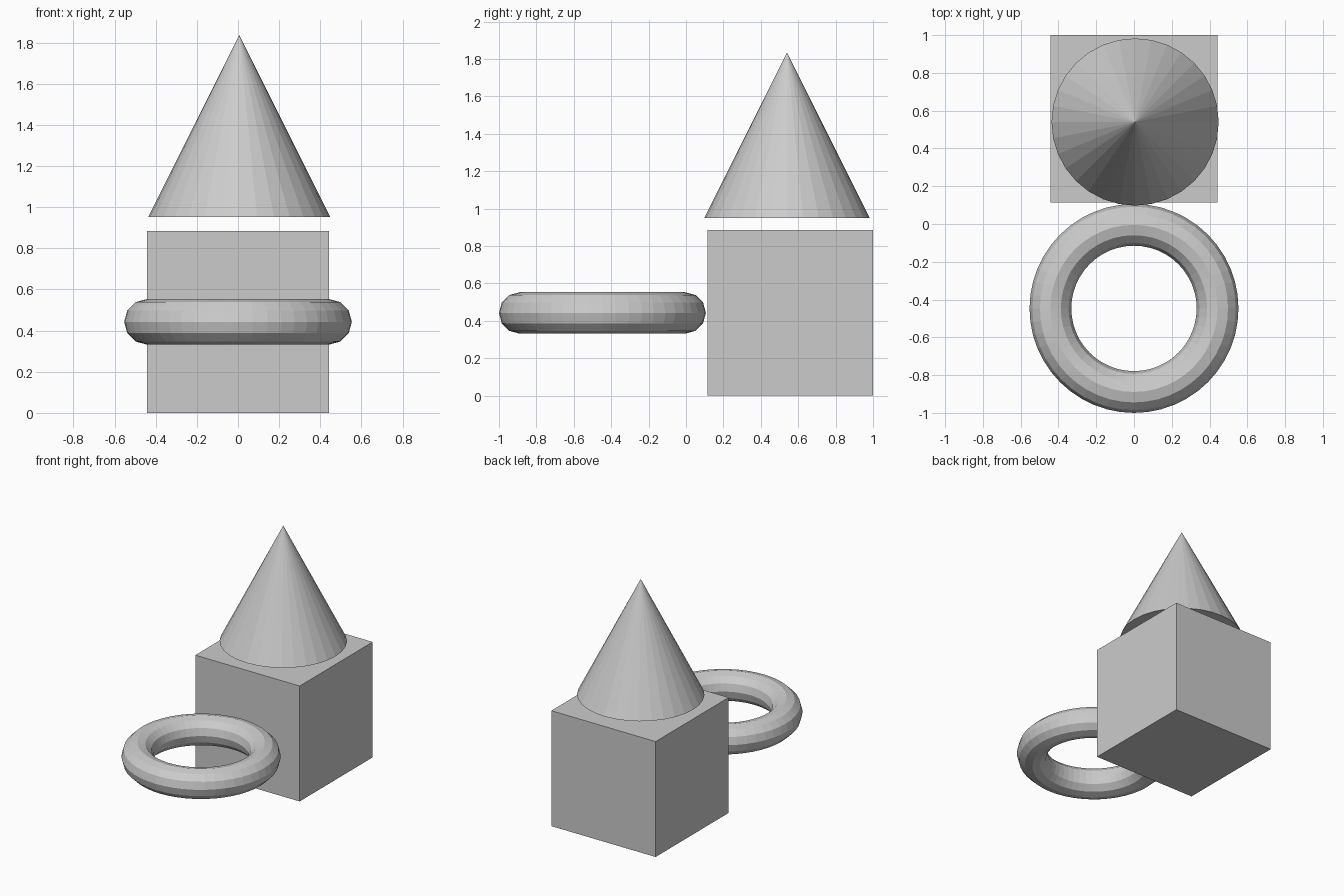
import bpy

if "Cube" in bpy.data.objects:
    bpy.data.objects.remove(bpy.data.objects["Cube"])

S = 0.4425  # half-size shared by all three solids


def name_active(name):
    bpy.context.object.name = name


# Cube block at the back
bpy.ops.mesh.primitive_cube_add(size=2 * S, location=(0, 1 - S, S))
name_active("block")

# Cone floating just above the block
bpy.ops.mesh.primitive_cone_add(vertices=32, radius1=S, radius2=0, depth=2 * S,
                                location=(0.006, 0.54, 0.951 + S))
name_active("cone")

# Ring in front of the block
bpy.ops.mesh.primitive_torus_add(major_radius=S, minor_radius=S / 4,
                                 major_segments=48, minor_segments=12,
                                 location=(0, -1 + 1.25 * S, S))
name_active("ring")
